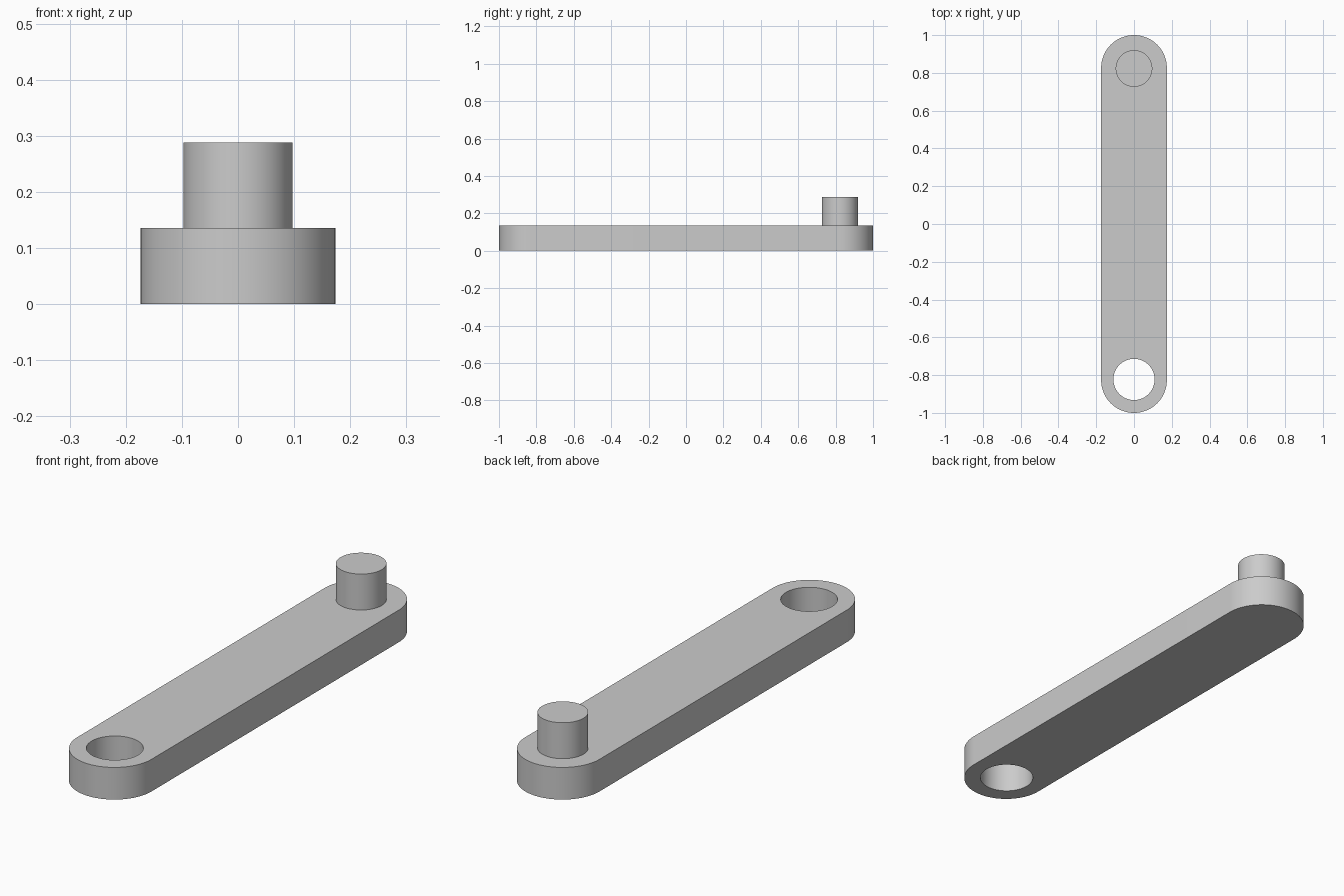
import bpy, bmesh
from math import radians, pi, cos, sin

cube = bpy.data.objects.get("Cube")
if cube:
    bpy.data.objects.remove(cube, do_unlink=True)

END_Y, BAR_R, BAR_TOP = 0.826, 0.174, 0.136
PIN_R, PIN_TOP, HOLE_R = 0.097, 0.288, 0.109
STEPS = 48

grey = bpy.data.materials.new("plain grey")
grey.use_nodes = True
colour = (0.6, 0.6, 0.6, 1)
grey.diffuse_color = colour
grey.node_tree.nodes["Principled BSDF"].inputs["Base Color"].default_value = colour


def arc(cy, r, start, sweep, count):
    return [(r * cos(start + sweep * i / count), cy + r * sin(start + sweep * i / count))
            for i in range(count + 1)]


def extruded(name, loops, bottom, top):
    """Fill nested closed outlines and extrude them upward."""
    bm = bmesh.new()
    edges = []
    for loop in loops:
        verts = [bm.verts.new((x, y, bottom)) for x, y in loop]
        edges += [bm.edges.new((a, b)) for a, b in zip(verts, verts[1:] + verts[:1])]
    bmesh.ops.triangle_fill(bm, edges=edges, use_beauty=True, normal=(0, 0, 1))
    result = bmesh.ops.extrude_face_region(bm, geom=bm.faces[:], use_keep_orig=True)
    raised = [g for g in result["geom"] if isinstance(g, bmesh.types.BMVert)]
    bmesh.ops.translate(bm, verts=raised, vec=(0, 0, top - bottom))
    bmesh.ops.recalc_face_normals(bm, faces=bm.faces[:])
    mesh = bpy.data.meshes.new(name)
    bm.to_mesh(mesh)
    bm.free()
    mesh.materials.append(grey)
    obj = bpy.data.objects.new(name, mesh)
    bpy.context.collection.objects.link(obj)
    bpy.ops.object.select_all(action='DESELECT')
    obj.select_set(True)
    bpy.context.view_layer.objects.active = obj
    bpy.ops.object.shade_smooth_by_angle(angle=radians(30))
    return obj


# Round-ended arm with a through hole at the front
outline = arc(END_Y, BAR_R, 0, pi, STEPS) + arc(-END_Y, BAR_R, pi, pi, STEPS)
hole = arc(-END_Y + 0.003, HOLE_R, 0, 2 * pi, 2 * STEPS)[:-1]
extruded("arm", [outline, hole], 0, BAR_TOP)

# Upright pin at the back
pin = arc(END_Y - 0.003, PIN_R, 0, 2 * pi, 2 * STEPS)[:-1]
extruded("pin", [pin], BAR_TOP, PIN_TOP)
